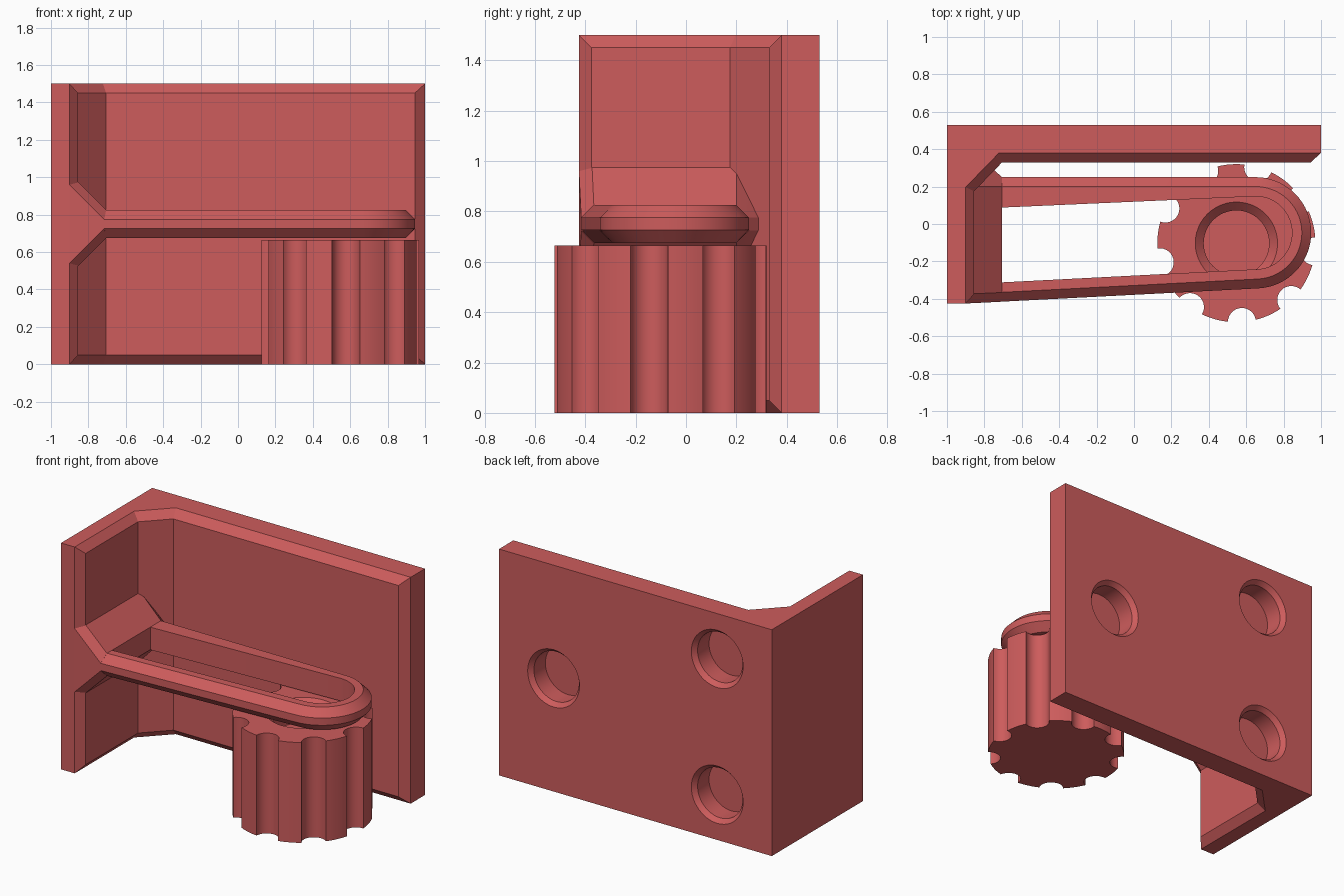
import bpy, bmesh, math

if "Cube" in bpy.data.objects:
    bpy.data.objects.remove(bpy.data.objects["Cube"])

red = bpy.data.materials.new("soft_red")
red.diffuse_color = (0.610, 0.107, 0.107, 1)
red.use_nodes = True
red.node_tree.nodes["Principled BSDF"].inputs["Base Color"].default_value = red.diffuse_color


def loft(name, rings):
    """Solid skinned through rings of equal point count, capped at both ends."""
    bm = bmesh.new()
    vs = [[bm.verts.new(p) for p in r] for r in rings]
    n = len(rings[0])
    for a, b in zip(vs, vs[1:]):
        for i in range(n):
            j = (i + 1) % n
            bm.faces.new((a[i], a[j], b[j], b[i]))
    bm.faces.new(vs[0])
    bm.faces.new(vs[-1])
    bmesh.ops.remove_doubles(bm, verts=bm.verts, dist=0.0005)
    bmesh.ops.recalc_face_normals(bm, faces=bm.faces)
    me = bpy.data.meshes.new(name)
    bm.to_mesh(me)
    bm.free()
    me.materials.append(red)
    ob = bpy.data.objects.new(name, me)
    bpy.context.collection.objects.link(ob)
    return ob


def flat(outline, z):
    return [(x, y, z) for x, y in outline]


def circle(cx, cy, r, n=48):
    return [(cx + r * math.cos(2 * math.pi * i / n),
             cy + r * math.sin(2 * math.pi * i / n)) for i in range(n)]


def cut(target, cutter):
    bpy.context.view_layer.objects.active = target
    m = target.modifiers.new("cut", 'BOOLEAN')
    m.operation, m.solver, m.object = 'DIFFERENCE', 'EXACT', cutter
    bpy.ops.object.modifier_apply(modifier=m.name)
    bpy.data.objects.remove(cutter)


# Corner bracket: L-shaped plan with chamfered inner rim
wide = [(-1, -.425), (-.9, -.425), (-.855, -.375), (-.855, .175), (-.705, .33),
        (.945, .33), (1, .38), (1, .53), (-1, .53)]
slim = [(-1, -.425), (-.9, -.425), (-.9, -.425), (-.9, .197), (-.722, .38),
        (1, .38), (1, .38), (1, .53), (-1, .53)]
bracket = loft("corner_bracket", [flat(slim, 0), flat(wide, .05),
                                  flat(wide, 1.45), flat(slim, 1.5)])

# Countersunk blind holes in the back
for hx, hz in ((.6, .75), (-.6, 1.2), (-.6, .3)):
    steps = ((.21, .55), (.19, .53), (.165, .50), (.165, .38))
    cut(bracket, loft("hole_cutter",
                      [[(x, y, z) for x, z in circle(hx, hz, r)] for r, y in steps]))


# Arm: rounded tapering loop with chamfered rim
def arm_outline(r, x0, y_low, y_high, n=28):
    cx, cy, a0 = .65, -.047, math.radians(-87.1)
    arc = [(cx + r * math.cos(a0 + (math.pi / 2 - a0) * i / n),
            cy + r * math.sin(a0 + (math.pi / 2 - a0) * i / n)) for i in range(n + 1)]
    return [(x0, y_low)] + arc + [(x0, y_high)]


rim = arm_outline(.2975, -.8, -.42, .25)
face = arm_outline(.2475, -.8, -.37, .20)
arm = loft("loop_arm", [flat(face, .675), flat(rim, .727),
                        flat(rim, .775), flat(face, .825)])
slot = arm_outline(.195, -.705, -.312, .088)
cut(arm, loft("slot_cutter", [flat(slot, .5), flat(slot, 1.0)]))


# Sloped root joining the arm to the side wall
def root_ring(x, y_wall, y_tip, s):
    top, mid = .75 + .075 - s, -.9 - x
    return [(-.9, y_wall, top - mid), (x, y_tip, top),
            (x, y_tip, 1.5 - top), (-.9, y_wall, 1.5 - top + mid)]


loft("arm_root", [root_ring(-.715, -.425, -.416, .05),
                  root_ring(-.705, -.375, -.366, 0),
                  root_ring(-.705, .2, .2, 0),
                  root_ring(-.705, .25, .25, .05),
                  root_ring(-.75, .29, .29, .05)])

# Scalloped knob
R, S, N = .4225, .075, 9
KX, KY = .5475, -.1025
half = 2 * math.asin(S / (2 * R))
phi = math.pi / 2 + half / 2
outline = []
for k in range(N):
    t = math.radians(-86 + 360 / N * k)
    pts = []
    for i in range(15):                       # scallop
        f = 2 * math.pi - phi - (2 * math.pi - 2 * phi) * i / 14
        pts.append((R + S * math.cos(f), S * math.sin(f)))
    span = 2 * math.pi / N - 2 * half
    for i in range(1, 6):                     # tooth crest
        a = half + span * i / 6
        pts.append((R * math.cos(a), R * math.sin(a)))
    outline += [(KX + x * math.cos(t) - y * math.sin(t),
                 KY + x * math.sin(t) + y * math.cos(t)) for x, y in pts]
knob = loft("scalloped_knob", [flat(outline, 0), flat(outline, .665)])

# Countersunk recess in the knob top
recess = ((.24, .685), (.22, .665), (.175, .62), (.175, .515))
cut(knob, loft("recess_cutter", [flat(circle(KX, KY, r), z) for r, z in recess]))

# Smooth curves, keep edges sharp
for ob in bpy.context.scene.objects:
    ob.select_set(True)
bpy.context.view_layer.objects.active = knob
bpy.ops.object.shade_smooth_by_angle(angle=math.radians(25))
